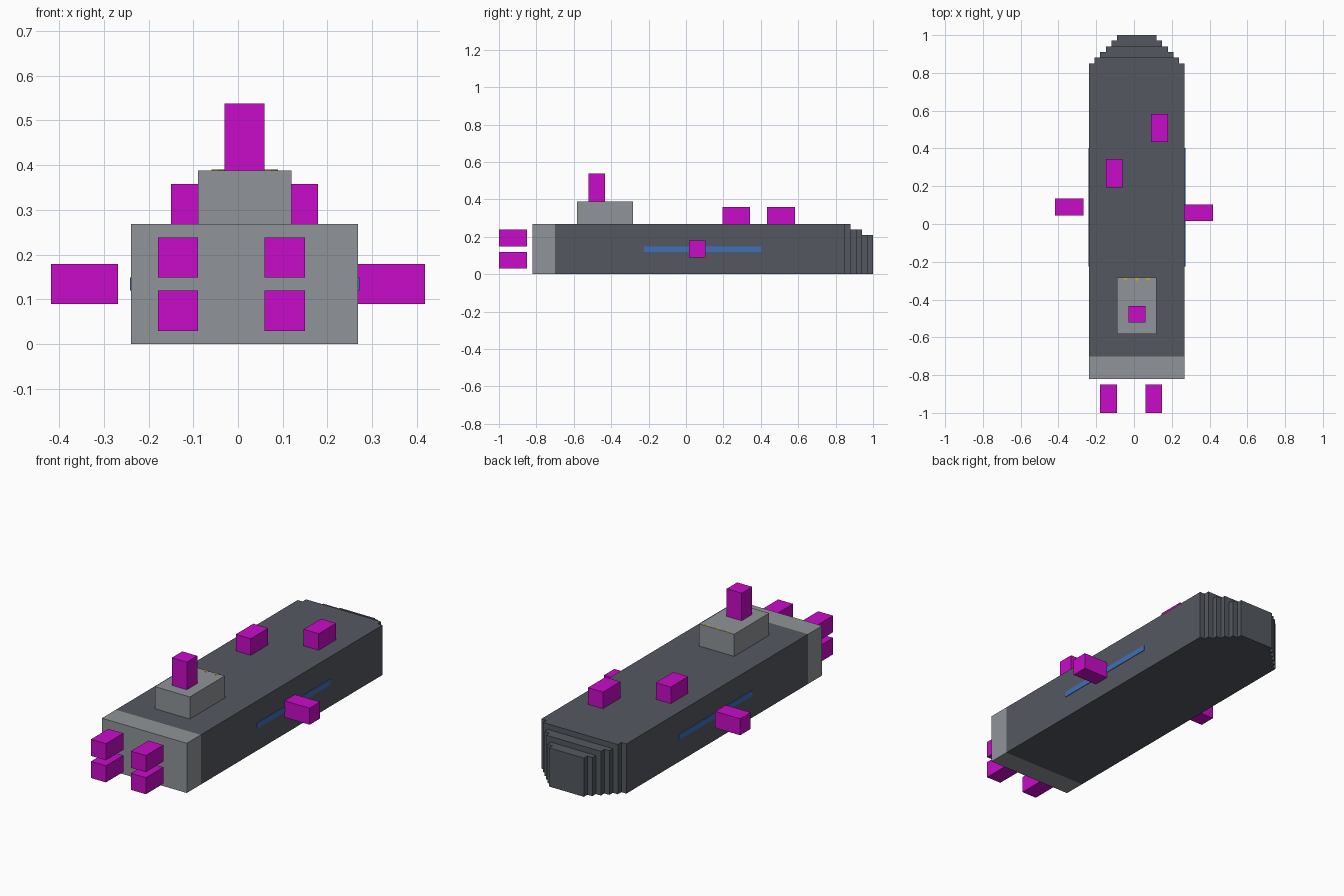
import bpy
import bmesh

cube = bpy.data.objects.get("Cube")
if cube:
    bpy.data.objects.remove(cube, do_unlink=True)

U = 2 / 67  # one block of the stepped grid


def material(name, rgb):
    lin = [(c / 255 / 12.92) if c < 11 else ((c / 255 + 0.055) / 1.055) ** 2.4 for c in rgb]
    m = bpy.data.materials.new(name)
    m.use_nodes = True
    m.diffuse_color = (*lin, 1)
    m.node_tree.nodes["Principled BSDF"].inputs["Base Color"].default_value = (*lin, 1)
    return m


dark = material("dark grey", (84, 88, 96))
light = material("light grey", (144, 148, 152))
magenta = material("magenta", (200, 12, 200))
blue = material("blue", (64, 112, 186))
yellow = material("yellow", (208, 168, 64))


def prism(name, outline, z0, z1, mat):
    """Extrude a counter-clockwise outline (in grid blocks) from z0 to z1."""
    bm = bmesh.new()
    base = bm.faces.new([bm.verts.new((x * U, y * U, z0 * U)) for x, y in outline])
    top = bmesh.ops.extrude_face_region(bm, geom=[base])["geom"]
    verts = [v for v in top if isinstance(v, bmesh.types.BMVert)]
    bmesh.ops.translate(bm, verts=verts, vec=(0, 0, (z1 - z0) * U))
    bmesh.ops.recalc_face_normals(bm, faces=bm.faces)
    me = bpy.data.meshes.new(name)
    bm.to_mesh(me)
    bm.free()
    me.materials.append(mat)
    ob = bpy.data.objects.new(name, me)
    bpy.context.collection.objects.link(ob)
    return ob


def box(name, x, y, z, mat):
    corners = [(x[0], y[0]), (x[1], y[0]), (x[1], y[1]), (x[0], y[1])]
    return prism(name, corners, z[0], z[1], mat)


# Hull with a pale stern section
box("hull", (-8, 9), (-23.5, 28.5), (0, 9), dark)
box("stern_section", (-8, 9), (-27.5, -23.5), (0, 9), light)

# Bow narrows by one block per side at each step and gets lower
for i, height in enumerate((9, 8, 8, 7, 7)):
    box(f"bow_step_{i + 1}", (-7 + i, 8 - i), (28.5 + i, 29.5 + i), (0, height), dark)

# Bridge and its mast block
box("bridge", (-3, 4), (-19.5, -9.5), (9, 13), light)
box("bridge_mast", (-1, 2), (-17.5, -14.5), (13, 18), magenta)

# Small pointed window marks along the bridge's edge
for i, x in enumerate((-2, 0, 2)):
    prism(f"bridge_window_{i + 1}", [(x, -9.5), (x + 0.5, -10.1), (x + 1, -9.5)], 13, 13.06, yellow)

# Side stripes
for side, x in (("right", (-8.1, -8)), ("left", (9, 9.1))):
    box(f"{side}_stripe", x, (-7.5, 13.5), (4, 5), blue)

# Four stern blocks, detached behind the hull
for side, x in (("right", -6), ("left", 2)):
    for level, z in (("lower", 1), ("upper", 5)):
        box(f"{level}_{side}_stern_block", (x, x + 3), (-33.5, -28.5), (z, z + 3), magenta)

# Side blocks and deck blocks
box("right_side_block", (-14, -9), (1.5, 4.5), (3, 6), magenta)
box("left_side_block", (9, 14), (0.5, 3.5), (3, 6), magenta)
box("right_deck_block", (-5, -2), (6.5, 11.5), (9, 12), magenta)
box("left_deck_block", (3, 6), (14.5, 19.5), (9, 12), magenta)
